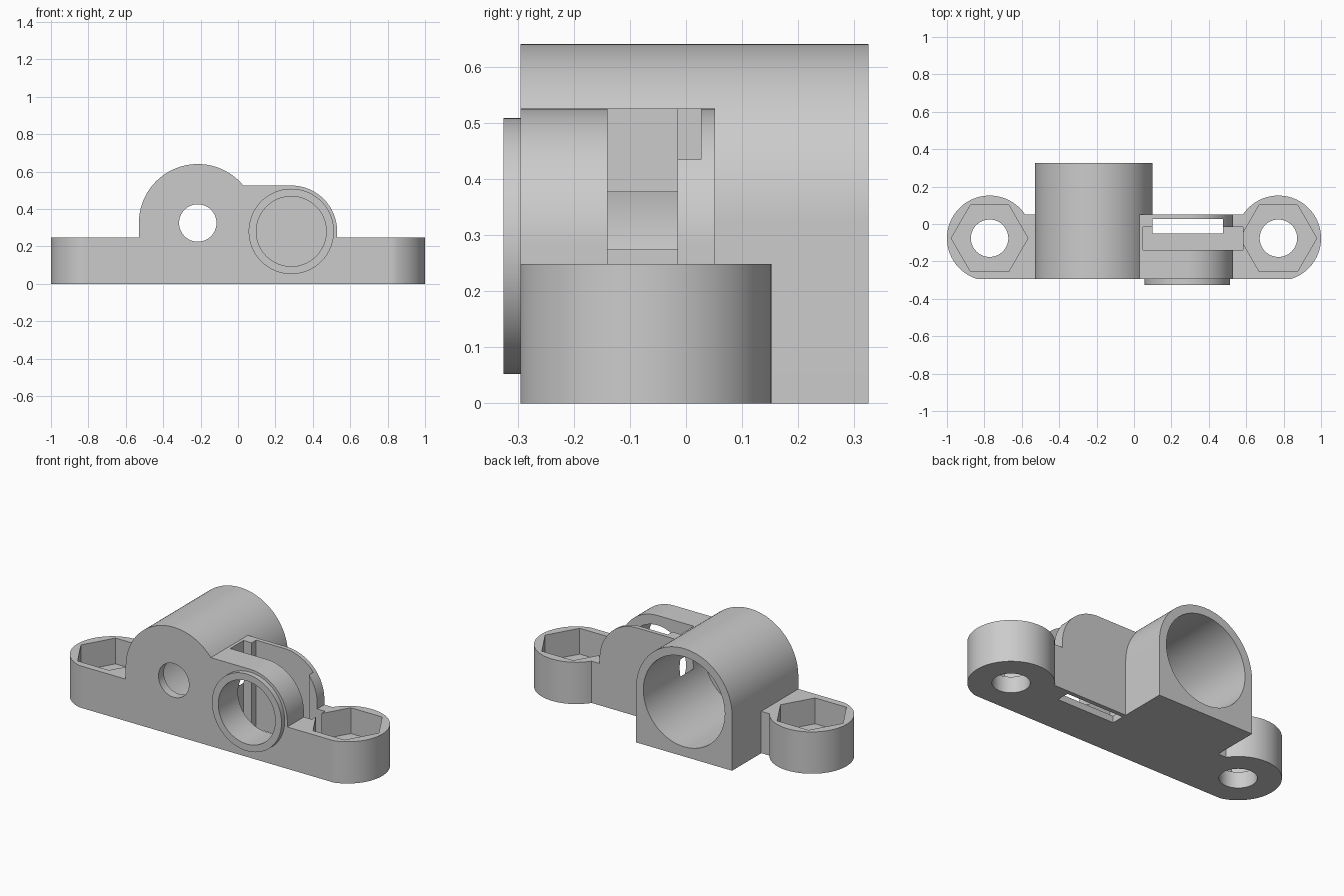
import bpy, bmesh
from math import cos, sin, pi, radians
from mathutils import Vector

if "Cube" in bpy.data.objects:
    bpy.data.objects.remove(bpy.data.objects["Cube"])

grey = bpy.data.materials.new("plain_grey")
grey.use_nodes = True
colour = (0.6, 0.6, 0.6, 1)
grey.diffuse_color = colour
grey.node_tree.nodes["Principled BSDF"].inputs["Base Color"].default_value = colour

FRONT, PLATE_BACK, BARREL_BACK = -0.295, 0.052, 0.325
BASE_TOP = 0.248


def arc(cx, cy, r, start, end, n):
    return [(cx + r * cos(radians(start + (end - start) * i / n)),
             cy + r * sin(radians(start + (end - start) * i / n))) for i in range(n + 1)]


def circle(cx, cy, r, n=96):
    return arc(cx, cy, r, 0, 360, n)[:-1]


def rect(x0, x1, y0, y1):
    return [(x0, y0), (x1, y0), (x1, y1), (x0, y1)]


def prism(name, outline, low, high, axis="Z"):
    """Extrude an outline along z, or along y with the outline in the xz plane."""
    bm = bmesh.new()
    place = (lambda p, t: (p[0], p[1], t)) if axis == "Z" else (lambda p, t: (p[0], t, p[1]))
    face = bm.faces.new([bm.verts.new(place(p, low)) for p in outline])
    grown = bmesh.ops.extrude_face_region(bm, geom=[face])["geom"]
    shift = Vector(place((0, 0), high - low))
    bmesh.ops.translate(bm, vec=shift, verts=[v for v in grown if isinstance(v, bmesh.types.BMVert)])
    bmesh.ops.recalc_face_normals(bm, faces=bm.faces)
    mesh = bpy.data.meshes.new(name)
    bm.to_mesh(mesh)
    bm.free()
    mesh.materials.append(grey)
    obj = bpy.data.objects.new(name, mesh)
    bpy.context.collection.objects.link(obj)
    return obj


def combine(body, tool, operation):
    mod = body.modifiers.new(tool.name, "BOOLEAN")
    mod.object, mod.operation, mod.solver = tool, operation, "EXACT"
    bpy.context.view_layer.objects.active = body
    bpy.ops.object.modifier_apply(modifier=mod.name)
    bpy.data.objects.remove(tool)


# Base bar
body = prism("bracket_body", rect(-0.77, 0.77, FRONT, PLATE_BACK), 0, BASE_TOP)

# Rounded end lugs, flattened at the front
for side in (-1, 1):
    outline = [(x, max(y, FRONT)) for x, y in circle(side * 0.772, -0.076, 0.228)]
    combine(body, prism("lug", outline, 0, BASE_TOP), "UNION")

# Large barrel on a square foot
bx, bz, br = -0.215, 0.325, 0.315
barrel = [(bx - br, 0), (bx + br, 0)] + arc(bx, bz, br, 0, 180, 64)
combine(body, prism("barrel", barrel, FRONT, BARREL_BACK, "Y"), "UNION")

# Slotted housing with one rounded shoulder
hx, hz, hr = 0.285, 0.28, 0.245
housing = [(-0.2, 0.1), (hx + hr, 0.1)] + arc(hx, hz, hr, 0, 90, 40) + [(-0.2, hz + hr)]
combine(body, prism("housing", housing, FRONT, PLATE_BACK, "Y"), "UNION")

# Raised front collar
combine(body, prism("collar", circle(hx, hz, 0.228), FRONT - 0.03, FRONT + 0.03, "Y"), "UNION")

# Hexagonal nut pockets and bolt holes
for side in (-1, 1):
    combine(body, prism("nut_pocket", circle(side * 0.772, -0.076, 0.205, 6), 0.095, 0.4), "DIFFERENCE")
    combine(body, prism("bolt_hole", circle(side * 0.772, -0.076, 0.1, 64), -0.1, 0.4), "DIFFERENCE")

# Barrel bore with a smaller hole through its front wall
combine(body, prism("barrel_bore", circle(bx, bz, 0.267), FRONT + 0.05, 0.5, "Y"), "DIFFERENCE")
combine(body, prism("front_hole", circle(bx, bz, 0.1, 64), -0.5, 0, "Y"), "DIFFERENCE")

# Collar bore, wide slot and narrow through slot
combine(body, prism("collar_bore", circle(hx, hz, 0.187), -0.5, -0.1, "Y"), "DIFFERENCE")
combine(body, prism("wide_slot", rect(0.047, 0.582, -0.14, -0.015), 0.04, 0.8), "DIFFERENCE")
combine(body, prism("narrow_slot", rect(0.1, 0.475, -0.05, 0.027), -0.1, 0.8), "DIFFERENCE")

# Smooth the round walls, keep edges crisp
bpy.ops.object.select_all(action="DESELECT")
body.select_set(True)
bpy.context.view_layer.objects.active = body
bpy.ops.object.shade_smooth_by_angle(angle=radians(30))
